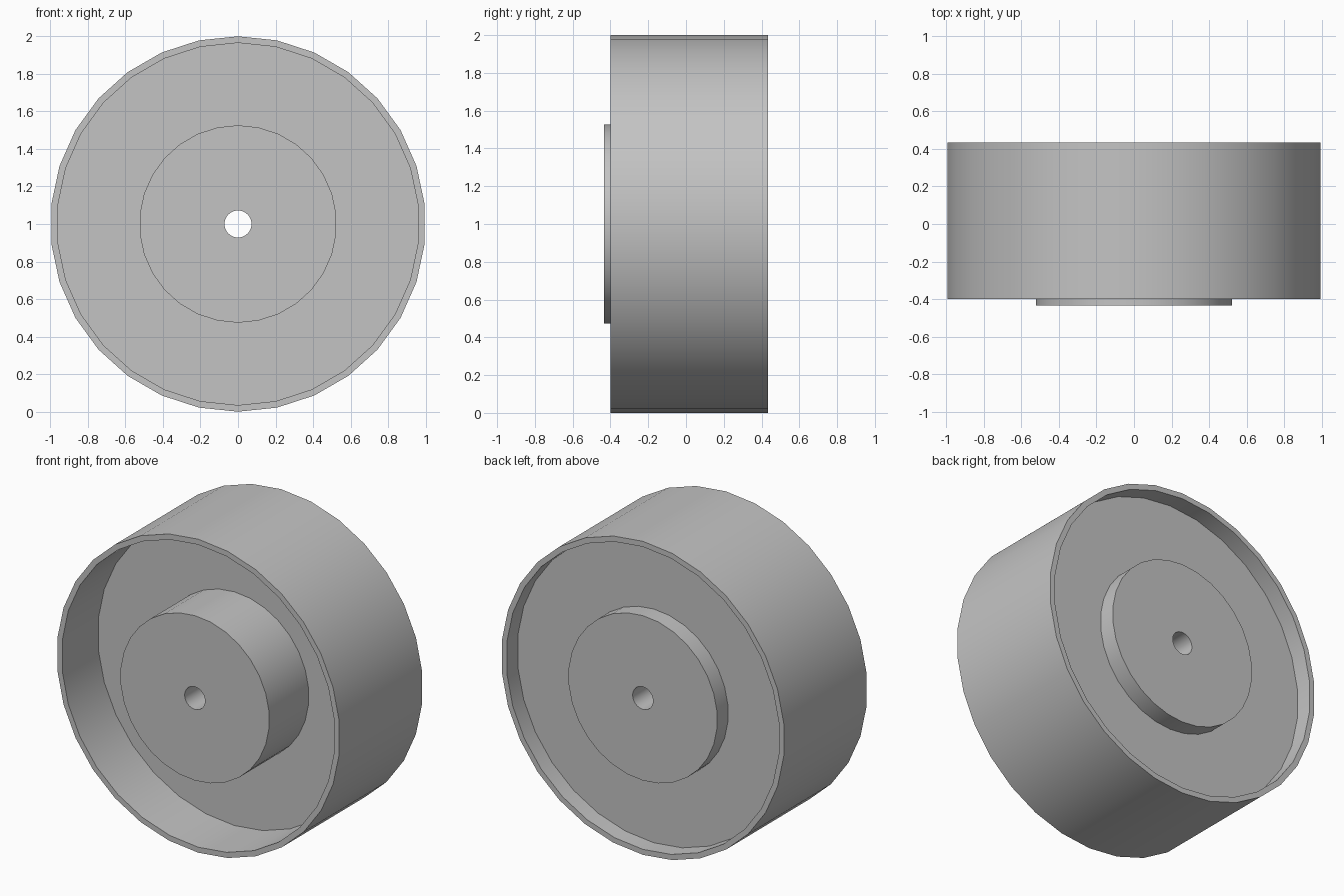
import bpy, bmesh, math
from mathutils import Matrix, Vector

cube = bpy.data.objects.get("Cube")
if cube:
    bpy.data.objects.remove(cube, do_unlink=True)

SIDES = 30
OUTER, INNER, HUB, BORE = 1.0, 0.965, 0.526, 0.072
FRONT, BACK = -0.40, 0.435          # rim ends
HUB_FRONT, HUB_BACK = -0.435, 0.435
WEB_FRONT, WEB_BACK = -0.037, 0.325

grey = bpy.data.materials.new("plain_grey")
grey.use_nodes = True
colour = (0.55, 0.55, 0.55, 1)
grey.diffuse_color = colour
grey.node_tree.nodes["Principled BSDF"].inputs["Base Color"].default_value = colour

# Closed (radius, y) section of the wheel, going round from the bore
section = [(BORE, HUB_FRONT), (HUB, HUB_FRONT), (HUB, WEB_FRONT), (INNER, WEB_FRONT),
           (INNER, FRONT), (OUTER, FRONT), (OUTER, BACK), (INNER, BACK),
           (INNER, WEB_BACK), (HUB, WEB_BACK), (HUB, HUB_BACK), (BORE, HUB_BACK)]


def lathe(name, profile, sides):
    """Revolve a closed section about the y axis, with a corner at the top."""
    bm = bmesh.new()
    rings = []
    for i in range(sides):
        turn = Matrix.Rotation(math.tau * i / sides, 3, 'Y')
        rings.append([bm.verts.new(turn @ Vector((0, y, r)) + Vector((0, 0, OUTER)))
                      for r, y in profile])
    for i, a in enumerate(rings):
        b = rings[(i + 1) % sides]
        for j in range(len(profile)):
            k = (j + 1) % len(profile)
            bm.faces.new((a[j], a[k], b[k], b[j]))
    bmesh.ops.recalc_face_normals(bm, faces=bm.faces)
    mesh = bpy.data.meshes.new(name)
    bm.to_mesh(mesh)
    bm.free()
    mesh.materials.append(grey)
    obj = bpy.data.objects.new(name, mesh)
    bpy.context.collection.objects.link(obj)
    return obj


wheel = lathe("wheel", section, SIDES)
bpy.ops.object.select_all(action='DESELECT')
wheel.select_set(True)
bpy.context.view_layer.objects.active = wheel
bpy.ops.object.shade_smooth_by_angle(angle=math.radians(30))
